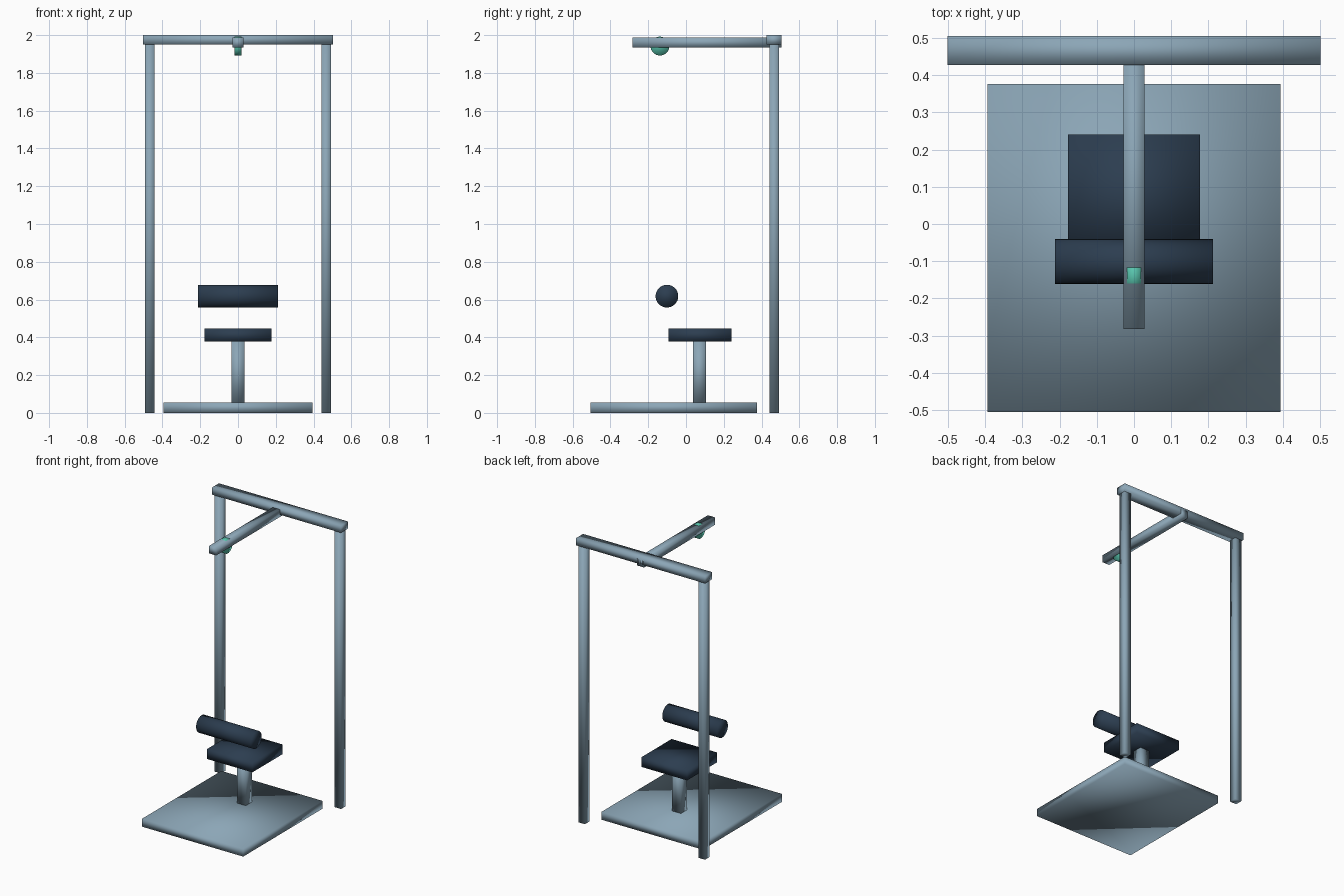
import bpy
import math

if "Cube" in bpy.data.objects:
    bpy.data.objects.remove(bpy.data.objects["Cube"])


def material(name, rgb):
    m = bpy.data.materials.new(name)
    m.diffuse_color = (*rgb, 1)
    m.use_nodes = True
    m.node_tree.nodes["Principled BSDF"].inputs["Base Color"].default_value = m.diffuse_color
    return m


steel = material("steel", (0.26, 0.38, 0.47))
padding = material("padding", (0.025, 0.047, 0.08))
teal = material("teal", (0.1, 0.57, 0.43))


def finish(name, mat):
    ob = bpy.context.object
    ob.name = name
    ob.data.materials.append(mat)
    bpy.ops.object.transform_apply(location=False, rotation=True, scale=True)
    bpy.ops.object.shade_smooth()
    return ob


def box(name, xs, ys, zs, mat):
    spans = (xs, ys, zs)
    bpy.ops.mesh.primitive_cube_add(size=1, location=[(a + b) / 2 for a, b in spans])
    bpy.context.object.scale = [b - a for a, b in spans]
    return finish(name, mat)


def x_cylinder(name, radius, width, y, z, mat):
    bpy.ops.mesh.primitive_cylinder_add(vertices=32, radius=radius, depth=width,
                                        location=(0, y, z),
                                        rotation=(0, math.pi / 2, 0))
    return finish(name, mat)


# Floor plate and seat
box("base_plate", (-0.394, 0.394), (-0.505, 0.377), (0, 0.055), steel)
box("seat_column", (-0.035, 0.035), (0.037, 0.107), (0.055, 0.377), steel)
box("seat", (-0.177, 0.177), (-0.093, 0.241), (0.377, 0.446), padding)

# Thigh pad roller
x_cylinder("thigh_roller", 0.06, 0.426, -0.101, 0.618, padding)

# Rear frame
for side, name in ((-1, "left_post"), (1, "right_post")):
    x = side * 0.467
    box(name, (x - 0.026, x + 0.026), (0.441, 0.493), (0, 1.95), steel)
box("top_beam", (-0.502, 0.502), (0.427, 0.505), (1.95, 2.0), steel)

# Overhead arm with pulley
box("overhead_arm", (-0.028, 0.028), (-0.283, 0.505), (1.935, 1.987), steel)
x_cylinder("pulley", 0.05, 0.037, -0.138, 1.942, teal)
